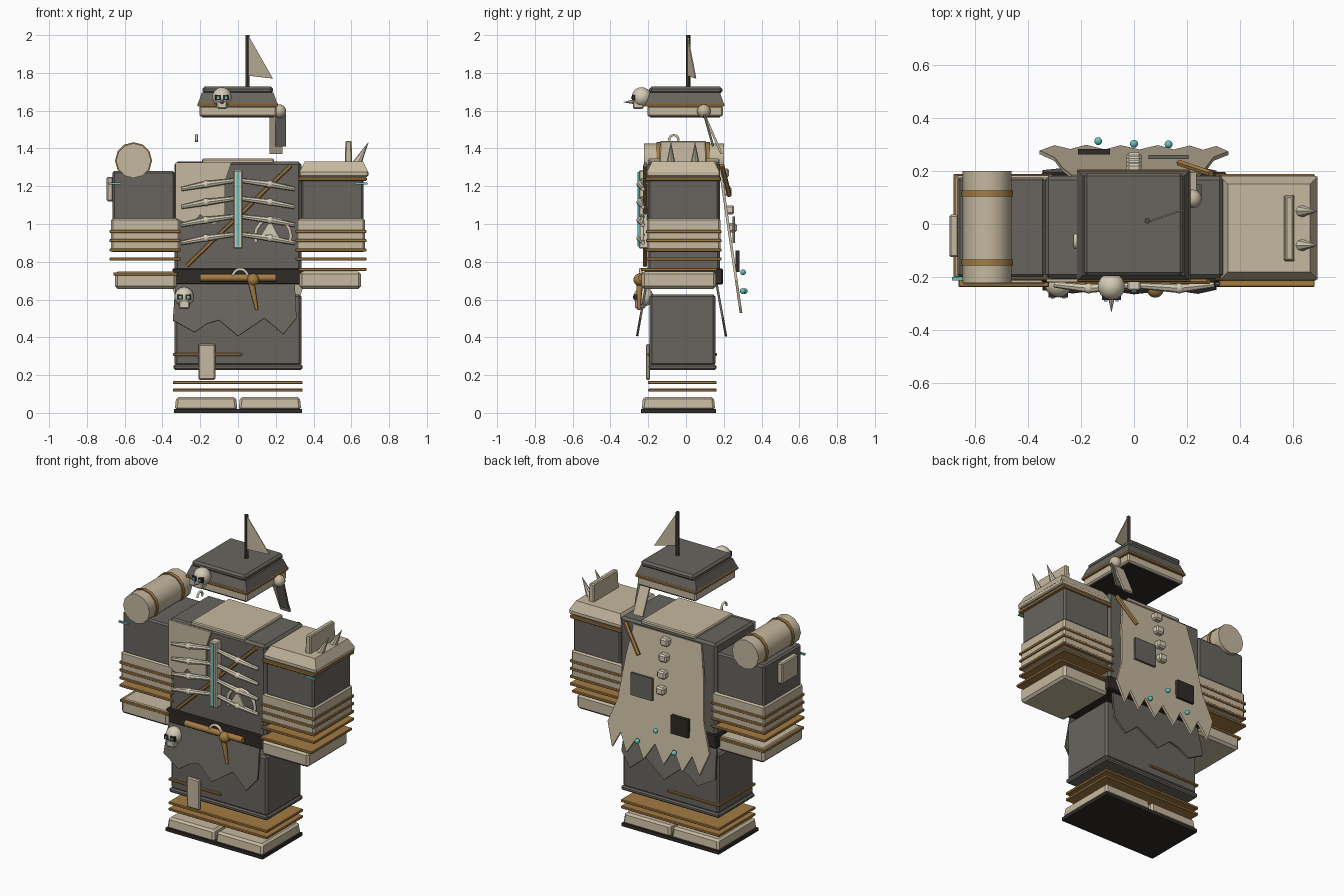
import bpy, bmesh, math
from mathutils import Vector

COLORS = {
    "dark_cloth": (0.14, 0.13, 0.112), "beige": (0.56, 0.48, 0.345),
    "brown_rope": (0.37, 0.20, 0.055), "bone": (0.66, 0.60, 0.46),
    "teal": (0.13, 0.56, 0.50), "near_black": (0.03, 0.024, 0.021),
    "dark_wood": (0.08, 0.07, 0.055),
}
MATS = {}
for n, c in COLORS.items():
    MATS[n] = bpy.data.materials.new(n)
    MATS[n].diffuse_color = (*c, 1)


def make(name, bm, mat, smooth=False):
    bmesh.ops.recalc_face_normals(bm, faces=bm.faces)
    me = bpy.data.meshes.new(name)
    bm.to_mesh(me)
    bm.free()
    ob = bpy.data.objects.new(name, me)
    bpy.context.collection.objects.link(ob)
    me.materials.append(MATS[mat])
    if smooth:
        bpy.ops.object.select_all(action='DESELECT')
        ob.select_set(True)
        bpy.context.view_layer.objects.active = ob
        bpy.ops.object.shade_smooth_by_angle(angle=math.radians(40))
    return ob


def box(name, x, y, z, mat, bevel=0.0, taper=0.0):
    """Box from min/max pairs; taper pulls the top edges inward."""
    bm = bmesh.new()
    bmesh.ops.create_cube(bm, size=1)
    for v in bm.verts:
        s = v.co.copy()
        t = taper if s.z > 0 else 0
        v.co = [(a + b) / 2 + k * (b - a - 2 * u)
                for (a, b), k, u in zip((x, y, z), s, (t, t, 0))]
    if bevel:
        bmesh.ops.bevel(bm, geom=bm.edges[:], offset=bevel, segments=1, affect='EDGES')
    return make(name, bm, mat)


def rod(name, p, q, r, mat, r2=None, sides=10):
    p, q = Vector(p), Vector(q)
    bm = bmesh.new()
    bmesh.ops.create_cone(bm, cap_ends=True, segments=sides, radius1=r,
                          radius2=r if r2 is None else r2, depth=(q - p).length)
    rot = (q - p).to_track_quat('Z', 'Y')
    for v in bm.verts:
        v.co = rot @ v.co + (p + q) / 2
    return make(name, bm, mat, True)


def ball(name, c, r, mat, scale=(1, 1, 1)):
    bm = bmesh.new()
    bmesh.ops.create_uvsphere(bm, u_segments=14, v_segments=9, radius=r)
    for v in bm.verts:
        v.co = Vector(c) + v.co * Vector(scale)
    return make(name, bm, mat, True)


def sheet(name, pts, mat, thick=0.012):
    """Thin flat panel: outline pushed along its own normal."""
    bm = bmesh.new()
    f = bm.faces.new([bm.verts.new(p) for p in pts])
    f.normal_update()
    n = f.normal.copy()
    ext = bmesh.ops.extrude_face_region(bm, geom=[f])
    for v in ext["geom"]:
        if isinstance(v, bmesh.types.BMVert):
            v.co += n * thick
    return make(name, bm, mat)


def arc(name, c, r, a0, a1, wire, mat, axes=((1, 0, 0), (0, 0, 1))):
    u, w = map(Vector, axes)
    pts = []
    for i in range(11):
        a = math.radians(a0 + (a1 - a0) * i / 10)
        pts.append(Vector(c) + (u * math.cos(a) + w * math.sin(a)) * r)
    cu = bpy.data.curves.new(name, 'CURVE')
    cu.dimensions, cu.bevel_depth, cu.bevel_resolution = '3D', wire, 1
    cu.use_fill_caps = True
    sp = cu.splines.new('POLY')
    sp.points.add(len(pts) - 1)
    for s, p in zip(sp.points, pts):
        s.co = (*p, 1)
    cu.materials.append(MATS[mat])
    bpy.context.collection.objects.link(bpy.data.objects.new(name, cu))


def skull(name, x, y, z):
    ball(name + "_head", (x, y, z), 0.052, "bone")
    box(name + "_jaw", (x - 0.028, x + 0.028), (y - 0.045, y + 0.01), (z - 0.062, z - 0.02), "bone", 0.006)
    for s in (-1, 1):
        cx = x + s * 0.021
        box(name + "_socket", (cx - 0.015, cx + 0.015), (y - 0.052, y - 0.03), (z - 0.016, z + 0.012), "near_black")
        box(name + "_eye", (cx - 0.006, cx + 0.006), (y - 0.056, y - 0.05), (z - 0.009, z + 0.004), "teal")


# Boots and ankle wraps
for x0, x1 in ((-0.335, -0.003), (0.003, 0.335)):
    box("boot", (x0, x1), (-0.235, 0.155), (0.015, 0.085), "beige", 0.012, 0.008)
    box("boot_sole", (x0 - 0.003, x1 + 0.003), (-0.238, 0.158), (0, 0.02), "near_black")
for z in (0.12, 0.16):
    box("ankle_wrap", (-0.345, 0.342), (-0.2, 0.162), (z - 0.008, z + 0.008), "brown_rope", 0.003)

# Legs
box("legs", (-0.335, 0.335), (-0.193, 0.155), (0.25, 0.627), "dark_cloth", 0.012)
box("leg_hem", (-0.342, 0.342), (-0.199, 0.161), (0.228, 0.256), "dark_cloth", 0.008)
box("leg_strap", (-0.345, 0.02), (-0.203, 0.163), (0.302, 0.316), "brown_rope", 0.003)
box("knee_patch", (-0.21, -0.12), (-0.213, -0.19), (0.175, 0.365), "beige", 0.007)

# Ragged hip flaps, front and back
HEM = [(-0.345, 0.49), (-0.23, 0.425), (-0.165, 0.47), (-0.1, 0.49), (0, 0.405),
       (0.14, 0.5), (0.24, 0.415), (0.31, 0.5), (0.3, 0.7), (-0.33, 0.7)]
for name, s, y0 in (("front_flap", -1, 0.2), ("back_flap", 1, 0.165)):
    sheet(name, [(x, s * (y0 + (0.7 - z) * 0.18), z) for x, z in HEM], "dark_cloth")

# Torso and belt
box("torso", (-0.335, 0.335), (-0.205, 0.18), (0.69, 1.33), "dark_cloth", 0.014)
box("collar_panel", (-0.19, 0.19), (-0.2, 0.178), (1.32, 1.346), "beige", 0.006)
box("belt", (-0.348, 0.348), (-0.22, 0.195), (0.68, 0.765), "near_black", 0.006)
rod("belt_rope", (-0.2, -0.235, 0.715), (0.2, -0.235, 0.715), 0.019, "brown_rope")
ball("belt_knot", (0.08, -0.245, 0.705), 0.033, "brown_rope")
rod("belt_tail", (0.07, -0.245, 0.69), (0.1, -0.25, 0.545), 0.018, "brown_rope", 0.008)
arc("belt_ring", (0.012, -0.24, 0.72), 0.04, 0, 180, 0.009, "bone")
skull("belt_skull", -0.285, -0.225, 0.615)

# Chest patch, strap, spine and ribs
sheet("chest_patch", [(x, -0.207, z) for x, z in (
    (-0.33, 1.325), (-0.33, 1.03), (-0.25, 0.99), (-0.2, 1.05), (-0.13, 0.995),
    (-0.07, 1.03), (-0.07, 1.22), (-0.035, 1.325))], "beige")
rod("chest_strap", (-0.27, -0.217, 0.78), (0.28, -0.217, 1.31), 0.011, "brown_rope", sides=6)
rod("back_strap", (0.29, 0.19, 1.31), (0.17, 0.23, 1.15), 0.013, "brown_rope", sides=6)
box("spine", (-0.025, 0.025), (-0.25, -0.2), (0.87, 1.285), "bone", 0.006)
box("spine_glow", (-0.009, 0.009), (-0.256, -0.248), (0.88, 1.275), "teal")
for z in (1.185, 1.09, 0.995, 0.9):
    for s in (-1, 1):
        a, m, b = (s * 0.02, -0.232, z + 0.045), (s * 0.17, -0.242, z + 0.025), (s * 0.3, -0.228, z)
        rod("rib_inner", a, m, 0.012, "bone", 0.018, 8)
        rod("rib_outer", m, b, 0.018, "bone", 0.011, 8)
        ball("rib_joint", m, 0.02, "bone")
arc("chest_hoop", (0.185, -0.232, 0.935), 0.095, -20, 200, 0.01, "bone")
sheet("chest_tooth", [(0.11, -0.237, 0.92), (0.22, -0.237, 0.925), (0.17, -0.237, 1.02)], "bone")

# Arms: sleeves, cuffs, wraps, gloves
for s in (-1, 1):
    def mx(a, b):
        return (a, b) if s > 0 else (-b, -a)
    box("sleeve", mx(0.335, 0.665), (-0.2, 0.175), (1.02, 1.28 if s < 0 else 1.26), "dark_cloth", 0.01)
    box("cuff", mx(0.31, 0.673), (-0.206, 0.183), (0.852, 1.03), "beige", 0.01)
    for z in (0.96, 0.912, 0.862, 0.815):
        box("arm_wrap", mx(0.305, 0.68), (-0.212, 0.188), (z - 0.008, z + 0.008), "brown_rope", 0.003)
    box("glove", mx(0.325, 0.652), (-0.235, 0.16), (0.657, 0.748), "beige", 0.014)
    zg = 0.76 if s > 0 else 0.735
    box("glove_wrap", mx(0.32, 0.68 if s > 0 else 0.66), (-0.237, 0.165), (zg - 0.008, zg + 0.008), "brown_rope", 0.003)
    box("arm_charm", mx(0.62, 0.685), (-0.212, -0.2), (1.21, 1.22), "teal")
box("arm_patch", (-0.695, -0.66), (-0.125, 0.035), (1.12, 1.25), "beige", 0.006)

# Shoulder bedroll
rod("bedroll", (-0.553, -0.222, 1.335), (-0.553, 0.2, 1.335), 0.092, "beige", sides=12)
for y in (-0.145, 0.115):
    rod("bedroll_tie", (-0.553, y - 0.011, 1.335), (-0.553, y + 0.011, 1.335), 0.098, "brown_rope", sides=12)

# Shoulder pad with crest and spikes
box("pad_base", (0.325, 0.69), (-0.21, 0.18), (1.25, 1.28), "beige", 0.006)
box("pad_top", (0.325, 0.69), (-0.208, 0.178), (1.275, 1.33), "beige", 0, 0.028)
box("pad_wrap", (0.32, 0.682), (-0.215, 0.185), (1.228, 1.248), "brown_rope", 0.004)
box("pad_crest", (0.565, 0.605), (-0.142, 0.11), (1.32, 1.44), "beige", 0.006, 0.004)
for y in (-0.08, 0.048):
    rod("pad_spike", (0.63, y, 1.32), (0.69, y, 1.432), 0.024, "bone", 0.001, 8)

# Cape with ragged hem, patches, studs and beads
def cape_y(z):
    return 0.185 + (1.31 - z) * 0.145

CAPE = [(0.235, 1.31), (-0.235, 1.31), (-0.27, 1.12), (-0.3, 0.85), (-0.355, 0.68), (-0.3, 0.54),
        (-0.24, 0.64), (-0.18, 0.53), (-0.11, 0.65), (-0.05, 0.54), (0.02, 0.65), (0.09, 0.54),
        (0.15, 0.65), (0.21, 0.55), (0.26, 0.66), (0.31, 0.56), (0.355, 0.7), (0.3, 0.85), (0.27, 1.12)]
sheet("cape", [(x, cape_y(z), z) for x, z in CAPE], "beige", 0.014)
box("cape_patch", (0.055, 0.205), (0.245, 0.259), (0.9, 1.04), "dark_cloth")
box("cape_dark_patch", (-0.21, -0.09), (0.262, 0.282), (0.745, 0.86), "near_black")
for z in (1.27, 1.175, 1.075, 0.98):
    y = cape_y(z)
    box("cape_stud", (-0.028, 0.028), (y - 0.01, y + 0.036), (z - 0.024, z + 0.024), "bone", 0.009)
for x, y, z in ((-0.135, 0.312, 0.645), (0, 0.302, 0.745), (0.13, 0.3, 0.645)):
    ball("cape_bead", (x, y, z), 0.015, "teal")

# Loose hook above the shoulder
arc("hook", (-0.22, -0.065, 1.447), 0.024, -30, 190, 0.007, "bone", ((0, 1, 0), (0, 0, 1)))

# Helmet
box("helmet_band", (-0.205, 0.205), (-0.205, 0.195), (1.57, 1.625), "beige", 0.008)
box("helmet_lining", (-0.19, 0.19), (-0.19, 0.18), (1.564, 1.575), "near_black")
box("helmet_wrap", (-0.215, 0.212), (-0.218, 0.205), (1.622, 1.64), "brown_rope", 0.004)
box("helmet_lower", (-0.212, 0.208), (-0.212, 0.2), (1.638, 1.695), "dark_cloth", 0, 0.02)
box("helmet_crown", (-0.188, 0.185), (-0.195, 0.192), (1.69, 1.727), "dark_cloth", 0.012)
skull("helmet_skull", -0.085, -0.235, 1.672)
rod("skull_spike", (-0.085, -0.27, 1.648), (-0.085, -0.33, 1.645), 0.014, "bone", 0.001, 8)

# Mast and pennant
rod("mast", (0.05, 0.012, 1.72), (0.05, 0.012, 2.0), 0.011, "dark_wood", sides=8)
sheet("pennant", [(0.055, 0.012, 1.995), (0.055, 0.012, 1.785), (0.183, 0.055, 1.77)], "beige", 0.006)

# Headscarf knot with two hanging tails
ball("scarf_knot", (0.22, 0.095, 1.597), 0.036, "beige")
for name, x0, x1, y1, z1, mat in (("scarf_tail_dark", 0.197, 0.255, 0.138, 1.41, "dark_cloth"),
                                  ("scarf_tail", 0.168, 0.235, 0.182, 1.37, "beige")):
    sheet(name, [(x0, 0.09, 1.58), (x1, 0.09, 1.58), (x1, y1, z1), (x0, y1, z1)], mat)
